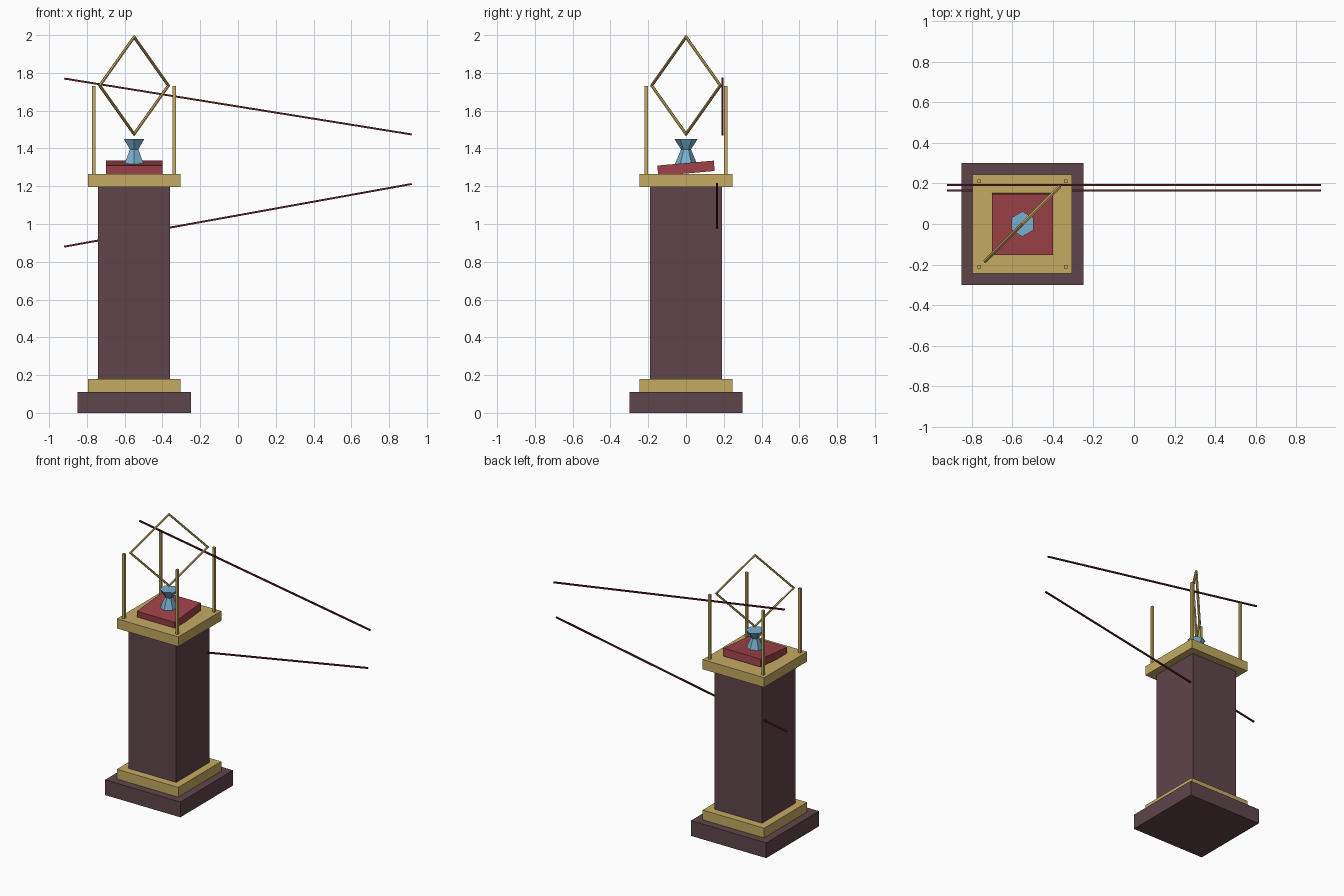
import bpy
import bmesh
from math import radians, pi
from mathutils import Vector

if "Cube" in bpy.data.objects:
    bpy.data.objects.remove(bpy.data.objects["Cube"])

CX = -0.55  # pedestal axis


def material(name, rgb):
    m = bpy.data.materials.new(name)
    m.use_nodes = True
    m.diffuse_color = (*rgb, 1)
    m.node_tree.nodes["Principled BSDF"].inputs["Base Color"].default_value = (*rgb, 1)
    return m


stone = material("dark plum stone", (0.114, 0.061, 0.07))
gold = material("gold", (0.552, 0.402, 0.122))
red = material("cushion red", (0.342, 0.055, 0.065))
blue = material("crystal blue", (0.19, 0.43, 0.61))
maroon = material("dark maroon", (0.10, 0.014, 0.02))


def finish(name, mat):
    ob = bpy.context.object
    ob.name = name
    ob.data.materials.append(mat)
    return ob


def box(name, mat, loc, size, rot=(0, 0, 0)):
    bpy.ops.mesh.primitive_cube_add(size=1, location=loc, rotation=rot)
    ob = finish(name, mat)
    ob.scale = size
    return ob


def slab(name, mat, width, z0, z1):
    return box(name, mat, (CX, 0, (z0 + z1) / 2), (width, width, z1 - z0))


def rod(name, mat, a, b, thick):
    a, b = Vector(a), Vector(b)
    rot = (b - a).to_track_quat('X', 'Z').to_euler()
    return box(name, mat, (a + b) / 2, ((b - a).length, thick, thick), rot)


# Pedestal
slab("base", stone, 0.60, 0, 0.11)
slab("lower_trim", gold, 0.49, 0.11, 0.18)
slab("column", stone, 0.38, 0.18, 1.195)
slab("top_plate", gold, 0.49, 1.195, 1.265)

# Corner posts
for sx, xname in ((-1, "right"), (1, "left")):
    for sy, yname in ((-1, "front"), (1, "back")):
        box(f"post_{yname}_{xname}", gold,
            (CX + sx * 0.213, sy * 0.21, 1.497), (0.018, 0.018, 0.465))

# Tilted cushion
box("cushion", red, (CX, 0, 1.295), (0.30, 0.30, 0.055), (radians(5), 0, 0))

# Six-sided hourglass crystal
bm = bmesh.new()
rings = []
for z, r in ((1.31, 0.062), (1.395, 0.026), (1.45, 0.062)):
    circle = bmesh.ops.create_circle(bm, segments=6, radius=r)["verts"]
    bmesh.ops.translate(bm, verts=circle, vec=(0, 0, z))
    rings.append(circle)
for lower, upper in zip(rings, rings[1:]):
    for i in range(6):
        j = (i + 1) % 6
        bm.faces.new((lower[i], lower[j], upper[j], upper[i]))
bm.faces.new(rings[0])
bm.faces.new(rings[-1])
bmesh.ops.recalc_face_normals(bm, faces=bm.faces)
mesh = bpy.data.meshes.new("crystal")
bm.to_mesh(mesh)
bm.free()
crystal = bpy.data.objects.new("crystal", mesh)
mesh.materials.append(blue)
crystal.location.x = CX
crystal.rotation_euler.z = 0 if abs(max(v.co.y for v in mesh.vertices) - 0.062) < 0.001 else pi / 2
bpy.context.collection.objects.link(crystal)

# Diamond frame standing on the diagonal
bpy.ops.mesh.primitive_torus_add(major_segments=4, minor_segments=6,
                                 major_radius=0.257, minor_radius=0.01,
                                 location=(CX, 0, 1.733),
                                 rotation=(pi / 2, 0, pi / 4))
finish("diamond_frame", gold)

# Long slanted rods
rod("upper_rod", maroon, (-0.92, 0.193, 1.77), (0.92, 0.193, 1.474), 0.01)
rod("lower_rod", maroon, (-0.92, 0.165, 0.88), (0.92, 0.165, 1.212), 0.01)
